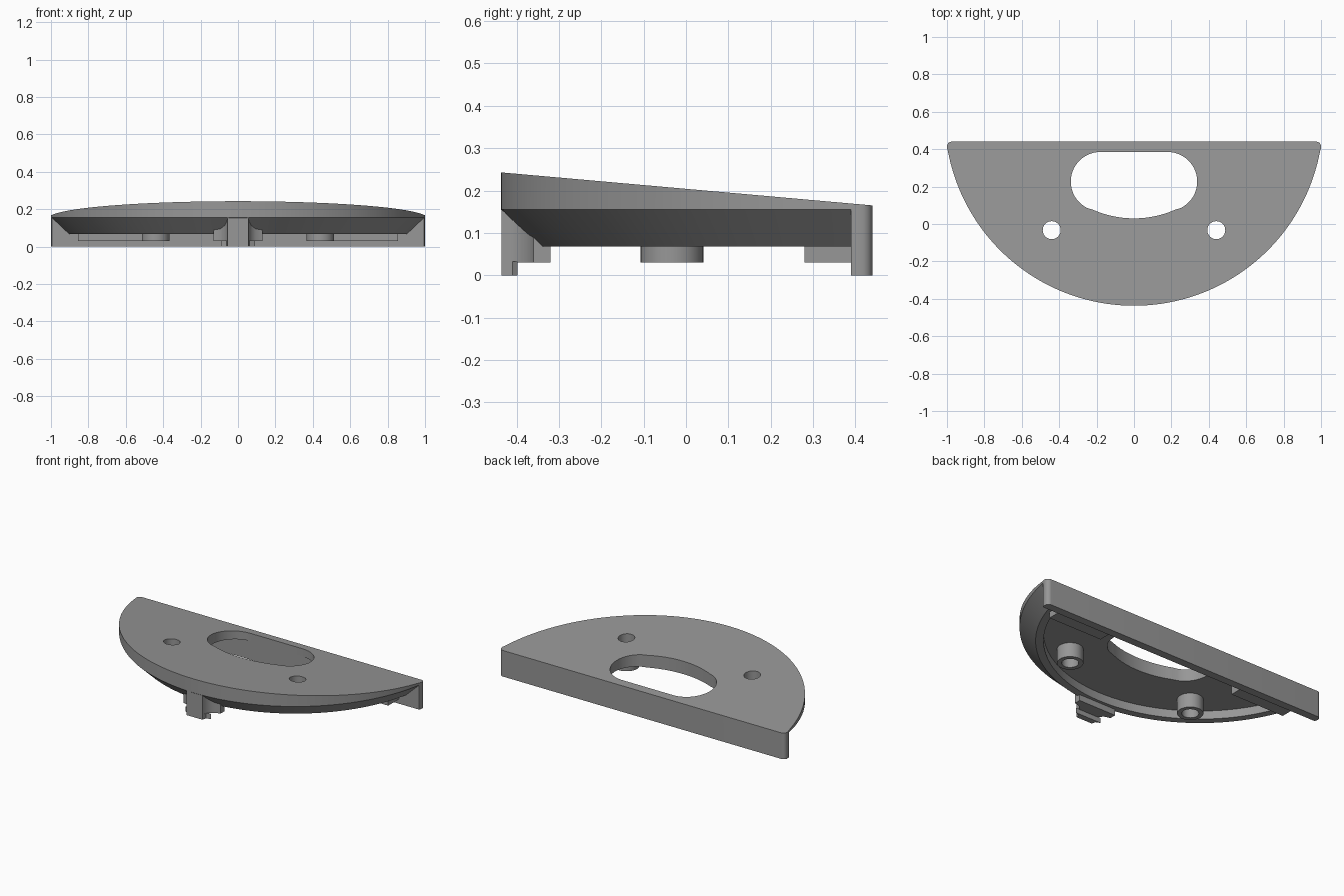
import bpy, bmesh, math

if "Cube" in bpy.data.objects:
    bpy.data.objects.remove(bpy.data.objects["Cube"])

CY, R = 0.575, 1.012           # centre and radius of the large front arc
BACK, PLATE = 0.44, 0.39       # back plate outer and inner face

grey = bpy.data.materials.new("mid grey")
grey.diffuse_color = (0.31, 0.31, 0.31, 1)
grey.use_nodes = True
grey.node_tree.nodes["Principled BSDF"].inputs["Base Color"].default_value = grey.diffuse_color


def top(x, y):
    """Height of the sloping top surface."""
    return 0.204 - 0.0889 * y


def arc(cx, cy, r, a0, a1, n):
    return [(cx + r * math.cos(math.radians(a0 + (a1 - a0) * i / n)),
             cy + r * math.sin(math.radians(a0 + (a1 - a0) * i / n))) for i in range(n + 1)]


def segment(r, back, n=96):
    """Circle segment in front of the straight line y = back."""
    a = math.degrees(math.asin((CY - back) / r))
    return arc(0, CY, r, 180 + a, 360 - a, n)


def loft(name, levels):
    """Solid through (outline, height) levels; a height may be a function."""
    bm = bmesh.new()
    rings = [[bm.verts.new((x, y, z(x, y) if callable(z) else z)) for x, y in pts]
             for pts, z in levels]
    bm.faces.new(rings[0][::-1])
    bm.faces.new(rings[-1])
    n = len(rings[0])
    for lo, hi in zip(rings, rings[1:]):
        for i in range(n):
            j = (i + 1) % n
            bm.faces.new((lo[i], lo[j], hi[j], hi[i]))
    bmesh.ops.recalc_face_normals(bm, faces=bm.faces)
    me = bpy.data.meshes.new(name)
    bm.to_mesh(me)
    bm.free()
    me.materials.append(grey)
    ob = bpy.data.objects.new(name, me)
    bpy.context.collection.objects.link(ob)
    return ob


def cut(ob, cutter):
    mod = ob.modifiers.new("cut", 'BOOLEAN')
    mod.operation, mod.solver, mod.object = 'DIFFERENCE', 'EXACT', cutter
    bpy.context.view_layer.objects.active = ob
    bpy.ops.object.modifier_apply(modifier=mod.name)
    bpy.data.objects.remove(cutter)


def smooth(ob):
    bpy.ops.object.select_all(action='DESELECT')
    ob.select_set(True)
    bpy.context.view_layer.objects.active = ob
    bpy.ops.object.shade_smooth_by_angle(angle=math.radians(30))


def box(x0, x1, y0, y1):
    return [(x0, y0), (x1, y0), (x1, y1), (x0, y1)]


# Cover: tapered underside, upright rim, sloping top
cover = loft("cover", [(segment(0.922, PLATE), 0.068), (segment(R, PLATE), 0.155),
                       (segment(R, PLATE), top)])
# Hollow underside, open toward the back plate
cut(cover, loft("recess", [(segment(0.877, PLATE + 0.01), -0.1),
                           (segment(0.877, PLATE + 0.01), 0.12)]))
# Large opening: two round ends, flat back, bowed front
opening = (arc(-0.18, 0.227, 0.158, 90, 244, 24) + arc(0, CY, 0.545, 244, 296, 24)[1:-1]
           + arc(0.18, 0.227, 0.158, -64, 90, 24))
cut(cover, loft("opening", [(opening, 0), (opening, 0.4)]))

# Screw holes and the hollow bosses under them
for s in (-1, 1):
    x, y = 0.44 * s, -0.033
    hole = arc(x, y, 0.048, 0, 352.5, 47)
    cut(cover, loft("hole", [(hole, -0.1), (hole, 0.4)]))
    rim = arc(x, y, 0.074, 0, 352.5, 47)
    boss = loft("screw_boss", [(rim, 0.03), (rim, 0.122)])
    cut(boss, loft("bore", [(hole, -0.1), (hole, 0.4)]))
    smooth(boss)
    # Rail along the back plate
    rail = box(*sorted((0.48 * s, 0.855 * s)), 0.28, PLATE)
    loft("back_rail", [(rail, 0.03), (rail, 0.122)])
smooth(cover)

# Back plate with rounded outer corners
outline = ([(-0.995, PLATE), (0.995, PLATE), (1, 0.405)]
           + arc(0.975, BACK - 0.025, 0.025, 0, 90, 8)
           + arc(-0.975, BACK - 0.025, 0.025, 90, 180, 8) + [(-1, 0.405)])
smooth(loft("back_plate", [(outline, 0), (outline, top)]))

# Front tab: flared post, wide foot and a lower lip
flare = [(0.055, -0.435), (0.06, -0.412), (0.072, -0.39), (0.095, -0.37), (0.13, -0.36)]
post = [(-x, y) for x, y in flare[::-1]] + flare + [(0.13, -0.32), (-0.13, -0.32)]
smooth(loft("front_post", [(post, 0.03), (post, 0.156)]))
lip = [(-0.055, -0.435), (0.055, -0.435), (0.062, -0.41), (0.09, -0.398),
       (-0.09, -0.398), (-0.062, -0.41)]
loft("front_lip", [(lip, 0), (lip, 0.032)])
